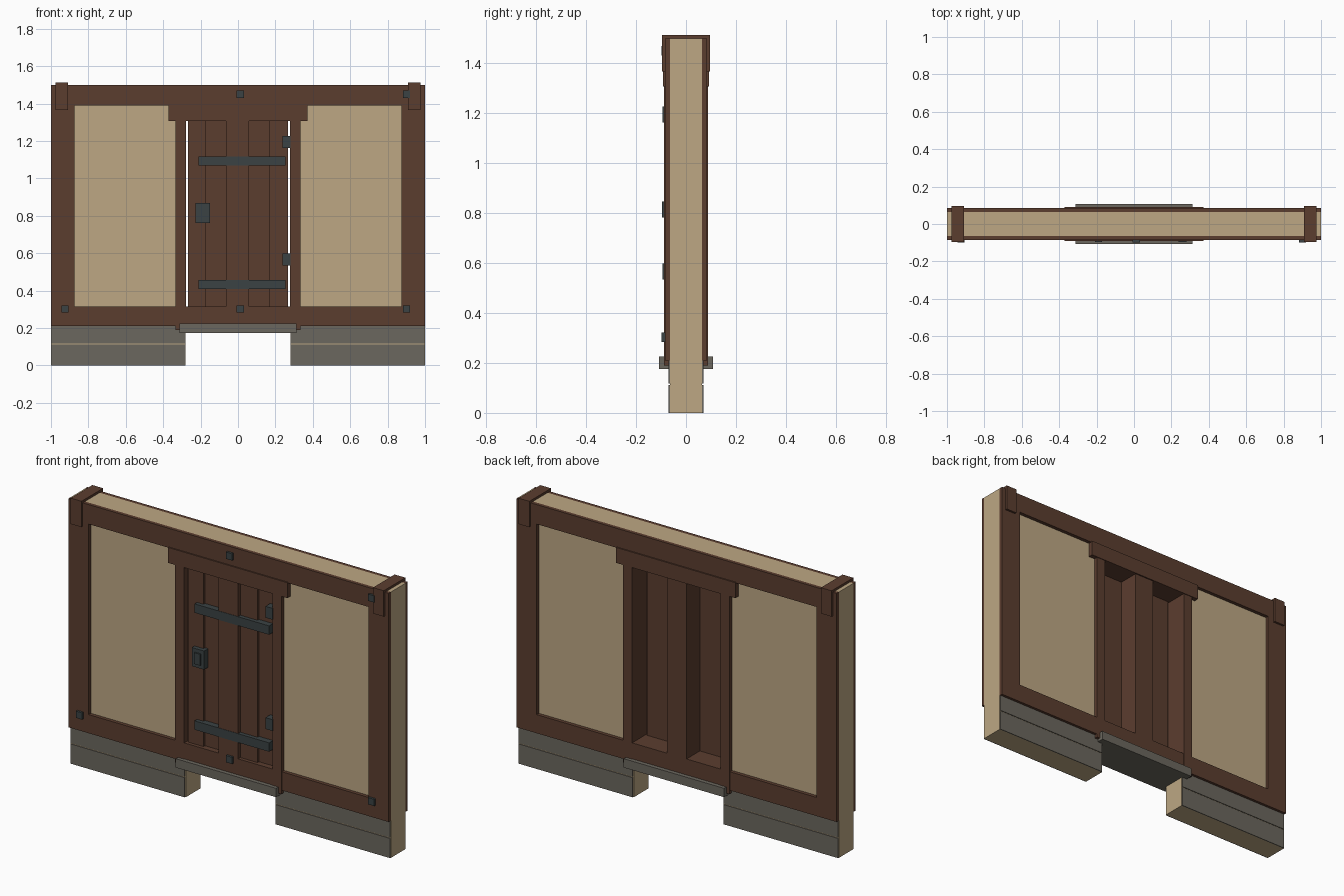
import bpy
import bmesh

if "Cube" in bpy.data.objects:
    bpy.data.objects.remove(bpy.data.objects["Cube"], do_unlink=True)


def material(name, rgb):
    mat = bpy.data.materials.new(name)
    mat.use_nodes = True
    mat.diffuse_color = (*rgb, 1)
    node = next(n for n in mat.node_tree.nodes if n.type == "BSDF_PRINCIPLED")
    node.inputs["Base Color"].default_value = (*rgb, 1)
    node.inputs["Roughness"].default_value = 0.9
    return mat


TIMBER = material("dark timber", (0.105, 0.047, 0.028))
PLASTER = material("tan plaster", (0.51, 0.39, 0.23))
STONE = material("grey stone", (0.147, 0.136, 0.112))
IRON = material("dark iron", (0.043, 0.055, 0.057))


def add_mesh(name, bm, mat):
    bmesh.ops.recalc_face_normals(bm, faces=bm.faces)
    mesh = bpy.data.meshes.new(name)
    bm.to_mesh(mesh)
    bm.free()
    mesh.materials.append(mat)
    obj = bpy.data.objects.new(name, mesh)
    bpy.context.collection.objects.link(obj)
    return obj


def box(name, mat, x, y, z):
    """Box from (low, high) pairs on each axis."""
    bm = bmesh.new()
    bmesh.ops.create_cube(bm, size=1)
    for v in bm.verts:
        v.co = [a + (b - a) * (c + 0.5) for (a, b), c in zip((x, y, z), v.co)]
    return add_mesh(name, bm, mat)


def span(pair, side):
    return tuple(sorted(side * p for p in pair))


CORE = 0.065     # half depth of the plaster wall
FACE = 0.085     # half depth of the timber frame
OPEN = 0.28      # half width of the doorway
HEAD = 1.31      # underside of the lintel
SILL = 0.315     # top of the sill beam
BASE = 0.21      # top of the stone base

# Plaster wall with the doorway cut up from the ground
outline = [(-1, 0), (-OPEN, 0), (-OPEN, HEAD), (OPEN, HEAD),
           (OPEN, 0), (1, 0), (1, 1.5), (-1, 1.5)]
bm = bmesh.new()
face = bm.faces.new([bm.verts.new((x, -CORE, z)) for x, z in outline])
extruded = bmesh.ops.extrude_face_region(bm, geom=[face])["geom"]
bmesh.ops.translate(bm, vec=(0, 2 * CORE, 0),
                    verts=[g for g in extruded if isinstance(g, bmesh.types.BMVert)])
add_mesh("plaster_wall", bm, PLASTER)

# Frame boards and stone courses on both faces of the wall
for front, where in ((-1, "front"), (1, "back")):
    depth = span((CORE, FACE), front)
    box(f"{where}_top_beam", TIMBER, (-1, 1), depth, (1.39, 1.5))
    box(f"{where}_sill_board", TIMBER, (-1, 1), depth, (BASE, SILL))
    for side, hand in ((-1, "right"), (1, "left")):
        box(f"{where}_{hand}_corner_post", TIMBER, span((0.873, 1), side),
            depth, (SILL, 1.39))
        for i, z in enumerate(((0, 0.111), (0.117, BASE))):
            box(f"{where}_{hand}_stone_course_{i + 1}", STONE,
                span((OPEN + 0.004, 0.998), side), span((CORE, 0.07), front), z)

# Door jambs and corner caps
for side, hand in ((-1, "right"), (1, "left")):
    box(f"{hand}_door_jamb", TIMBER, span((0.277, 0.333), side),
        (-0.088, 0.088), (0.19, HEAD))
    box(f"{hand}_corner_cap", TIMBER, span((0.91, 0.977), side),
        (-0.096, 0.097), (1.367, 1.513))

# Lintel, sill beam and threshold across the doorway
box("lintel", TIMBER, (-0.372, 0.372), (-0.092, 0.092), (HEAD - 0.002, 1.395))
box("sill_beam", TIMBER, (-OPEN, OPEN), (-0.084, 0.084), (BASE, SILL))
box("threshold", STONE, (-0.313, 0.313), (-0.108, 0.108), (0.175, 0.225))

# Door planks at alternating depths, with a full-depth centre post
planks = ((-0.267, -0.17, -0.065), (-0.17, -0.06, -0.052),
          (0.06, 0.168, -0.065), (0.168, 0.267, -0.052))
for i, (x0, x1, y) in enumerate(planks):
    box(f"door_plank_{i + 1}", TIMBER, (x0, x1), (y, -0.034), (SILL, HEAD))
box("door_centre_post", TIMBER, (-0.063, 0.06), (-0.085, 0.085), (SILL, HEAD))

# Iron straps and hinges
for level, z, hinge_z in (("upper", 1.093, 1.195), ("lower", 0.433, 0.567)):
    box(f"{level}_door_strap", IRON, (-0.21, 0.255), (-0.087, -0.052),
        (z - 0.025, z + 0.025))
    box(f"{level}_hinge", IRON, (0.238, 0.281), (-0.095, -0.052),
        (hinge_z - 0.032, hinge_z + 0.032))

# Lock plate and its raised centre
box("lock_plate", IRON, (-0.226, -0.15), (-0.088, -0.052), (0.763, 0.868))
box("lock_centre", IRON, (-0.209, -0.17), (-0.096, -0.08), (0.783, 0.847))

# Square iron pegs in the frame
for i, (x, z) in enumerate(((0.012, 1.45), (0.9, 1.45), (0.9, 0.302),
                            (0.012, 0.302), (-0.925, 0.302))):
    box(f"iron_peg_{i + 1}", IRON, (x - 0.019, x + 0.019), (-0.098, -0.08),
        (z - 0.019, z + 0.019))
